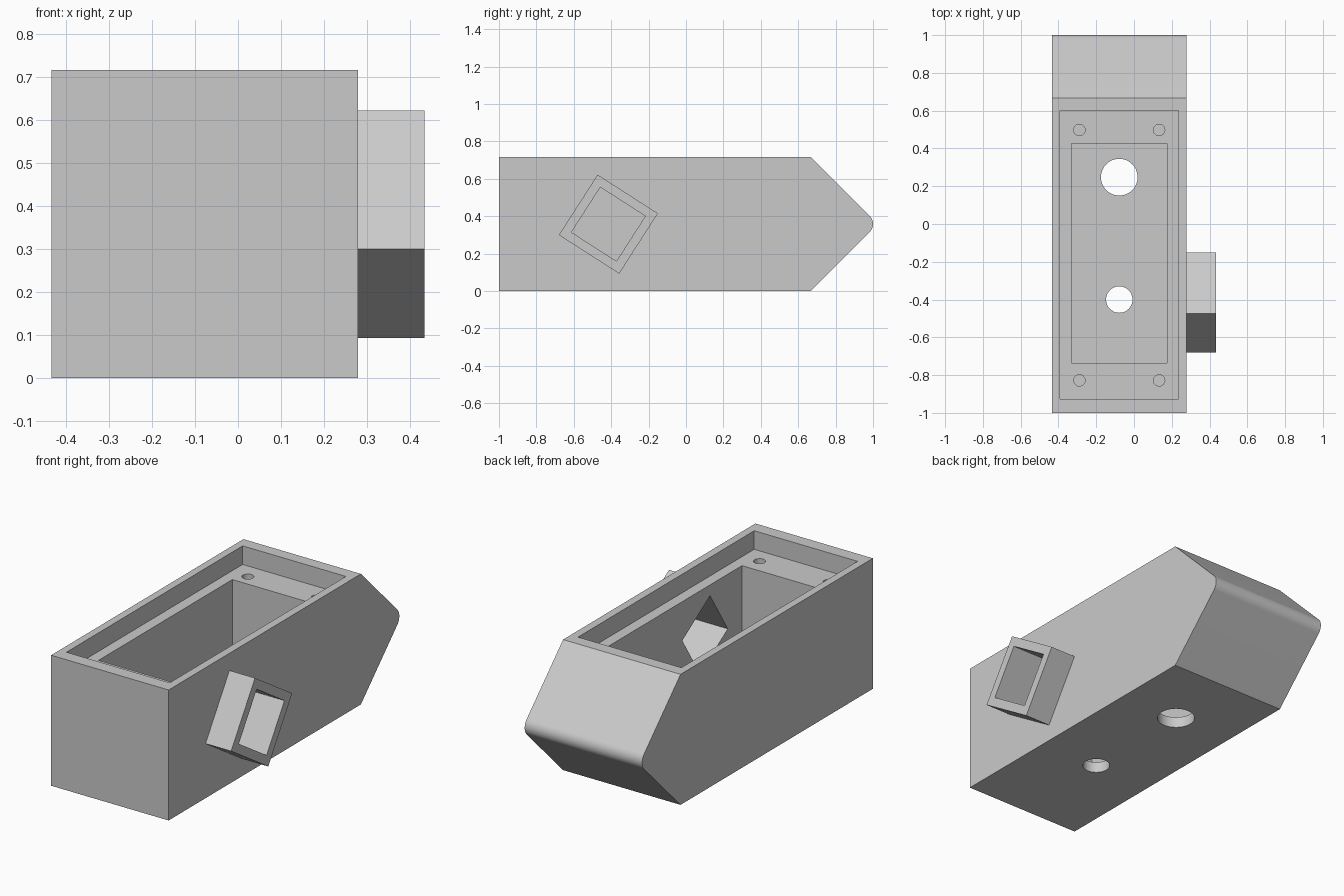
import bpy, bmesh, math
from mathutils import Matrix, Vector

old = bpy.data.objects.get("Cube")
if old:
    bpy.data.objects.remove(old, do_unlink=True)

grey = bpy.data.materials.new("plain grey")
grey.use_nodes = True
colour = (0.59, 0.59, 0.59, 1)
grey.diffuse_color = colour
grey.node_tree.nodes["Principled BSDF"].inputs["Base Color"].default_value = colour

HEIGHT = 0.716
SIDE = 0.279       # outer face of the wall that carries the spout
MID_X = -0.078     # centre line of the housing


def finish(name, bm):
    bmesh.ops.recalc_face_normals(bm, faces=bm.faces)
    mesh = bpy.data.meshes.new(name)
    bm.to_mesh(mesh)
    bm.free()
    mesh.materials.append(grey)
    obj = bpy.data.objects.new(name, mesh)
    bpy.context.collection.objects.link(obj)
    return obj


def box(name, low, high, tilt=0):
    low, high = Vector(low), Vector(high)
    bm = bmesh.new()
    bmesh.ops.create_cube(bm, size=1, matrix=Matrix.Translation((low + high) / 2)
                          @ Matrix.Rotation(tilt, 4, "X")
                          @ Matrix.Diagonal((*(high - low), 1)))
    return finish(name, bm)


def drill(name, x, y, radius, bottom, top):
    bm = bmesh.new()
    bmesh.ops.create_cone(bm, cap_ends=True, segments=48, radius1=radius, radius2=radius,
                          depth=top - bottom,
                          matrix=Matrix.Translation((x, y, (bottom + top) / 2)))
    return finish(name, bm)


def combine(target, tool, operation):
    mod = target.modifiers.new(operation.lower(), "BOOLEAN")
    mod.operation, mod.solver, mod.object = operation, "EXACT", tool
    bpy.context.view_layer.objects.active = target
    bpy.ops.object.modifier_apply(modifier=mod.name)
    bpy.data.objects.remove(tool, do_unlink=True)


# Housing: wedge-nosed side profile with a rounded tip, extruded across x
radius = 0.06
half = HEIGHT / 2
profile = [(-1, HEIGHT), (-1, 0), (0.667, 0)]
for i in range(13):
    a = math.radians(-45 + 90 * i / 12)
    profile.append((1 - radius + radius * math.cos(a), half + radius * math.sin(a)))
profile.append((0.667, HEIGHT))
bm = bmesh.new()
face = bm.faces.new([bm.verts.new((-0.434, y, z)) for y, z in profile])
side = bmesh.ops.extrude_face_region(bm, geom=[face])["geom"]
bmesh.ops.translate(bm, vec=(SIDE + 0.434, 0, 0),
                    verts=[g for g in side if isinstance(g, bmesh.types.BMVert)])
housing = finish("housing", bm)


# Tilted square spout on the side wall
def spout_box(name, x0, x1, size):
    y, z, r = -0.415, 0.357, size / 2
    return box(name, (x0, y - r, z - r), (x1, y + r, z + r), math.radians(-32.7))


combine(housing, spout_box("spout", SIDE - 0.05, 0.434, 0.383), "UNION")

# Lid recess, main cavity and spout passage
combine(housing, box("lid_recess", (-0.392, -0.927, 0.614), (0.235, 0.6, 0.9)), "DIFFERENCE")
combine(housing, box("cavity", (-0.332, -0.735, 0.06), (0.175, 0.425, 0.8)), "DIFFERENCE")
combine(housing, spout_box("spout_passage", 0.1, 0.6, 0.286), "DIFFERENCE")

# Two floor openings and four screw holes in the ledge
for y, r in ((0.248, 0.097), (-0.4, 0.07)):
    combine(housing, drill("floor_opening", MID_X, y, r, -0.1, 0.2), "DIFFERENCE")
for dx in (-0.211, 0.211):
    for y in (0.498, -0.828):
        combine(housing, drill("screw_hole", MID_X + dx, y, 0.03, 0.35, 0.7), "DIFFERENCE")

bpy.ops.object.select_all(action="DESELECT")
housing.select_set(True)
bpy.context.view_layer.objects.active = housing
bpy.ops.object.shade_smooth_by_angle(angle=math.radians(30))
